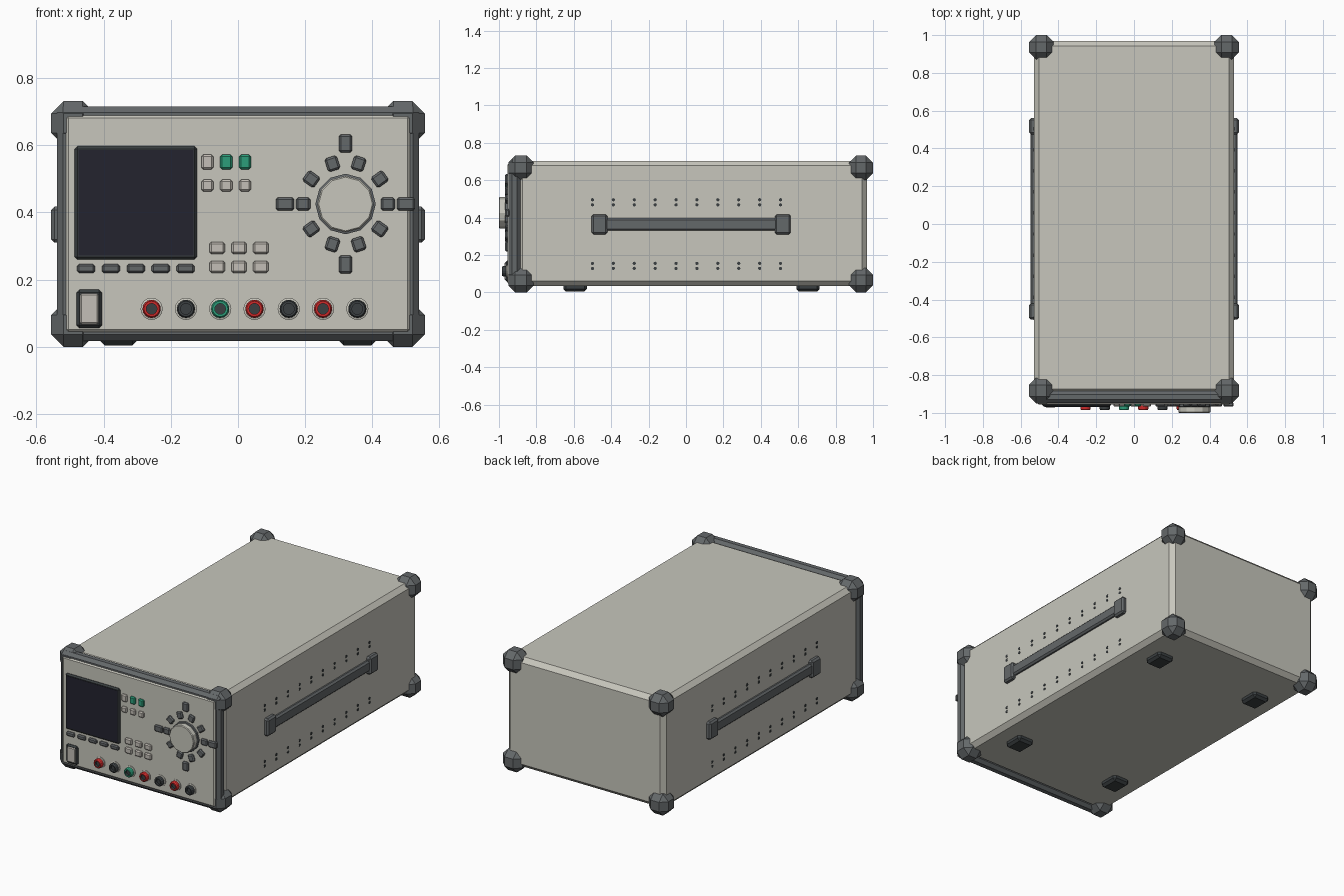
import bpy, bmesh, math
from mathutils import Matrix, Vector

if "Cube" in bpy.data.objects:
    bpy.data.objects.remove(bpy.data.objects["Cube"])


def material(name, r, g, b):
    lin = [((c / 255 + 0.055) / 1.055) ** 2.4 for c in (r, g, b)]
    m = bpy.data.materials.new(name)
    m.diffuse_color = (*lin, 1)
    m.use_nodes = True
    m.node_tree.nodes["Principled BSDF"].inputs["Base Color"].default_value = m.diffuse_color
    return m


SHELL = material("warm_grey_shell", 199, 198, 188)
KEYCAP = material("pale_keycap", 196, 191, 183)
TRIM = material("dark_grey_trim", 100, 104, 106)
BLACK = material("rubber_black", 58, 63, 65)
GLASS = material("navy_glass", 35, 35, 47)
RED = material("red_plastic", 206, 42, 42)
GREEN = material("green_plastic", 44, 158, 122)


def finish(name, bm, mats):
    bmesh.ops.recalc_face_normals(bm, faces=bm.faces[:])
    me = bpy.data.meshes.new(name)
    bm.to_mesh(me)
    bm.free()
    for m in mats:
        me.materials.append(m)
    ob = bpy.data.objects.new(name, me)
    bpy.context.collection.objects.link(ob)
    return ob


def box(name, xs, ys, zs, mat, bevel=0.0, turn=0.0):
    """Chamfered block given by its extents, optionally turned about y."""
    bm = bmesh.new()
    bmesh.ops.create_cube(bm, size=1)
    lo, hi = Vector((xs[0], ys[0], zs[0])), Vector((xs[1], ys[1], zs[1]))
    bmesh.ops.scale(bm, vec=hi - lo, verts=bm.verts)
    if bevel:
        bmesh.ops.bevel(bm, geom=bm.edges[:], offset=bevel, segments=1,
                        affect='EDGES', clamp_overlap=True)
    bmesh.ops.rotate(bm, matrix=Matrix.Rotation(turn, 3, 'Y'), verts=bm.verts)
    bmesh.ops.translate(bm, vec=(lo + hi) / 2, verts=bm.verts)
    return finish(name, bm, [mat])


def lathe(name, centre, axis, profile, mats, bands, sides):
    """Revolve (radius, height) points; bands gives a material per band, then the cap."""
    bm = bmesh.new()
    rings = []
    for r, h in profile:
        rings.append([bm.verts.new((r * math.sin(2 * math.pi * i / sides),
                                    r * math.cos(2 * math.pi * i / sides), h))
                      for i in range(sides)])
    for k in range(len(rings) - 1):
        a, b = rings[k], rings[k + 1]
        for i in range(sides):
            j = (i + 1) % sides
            bm.faces.new((a[i], a[j], b[j], b[i])).material_index = bands[k]
    bm.faces.new(rings[-1]).material_index = bands[-1]
    bm.faces.new(rings[0][::-1]).material_index = bands[0]
    rot = Vector((0, 0, 1)).rotation_difference(Vector(axis)).to_matrix()
    bmesh.ops.rotate(bm, matrix=rot, verts=bm.verts)
    bmesh.ops.translate(bm, vec=centre, verts=bm.verts)
    return finish(name, bm, mats)


FACE = -0.955   # front plane of the control panel


def key(name, x, z, w, h, mat, turn=0.0, front=-0.967, bevel=0.006):
    return box(name, (x - w / 2, x + w / 2), (front, FACE + 0.012),
               (z - h / 2, z + h / 2), mat, bevel, turn)


# Case, front frame and control panel
box("case", (-0.53, 0.53), (-0.90, 0.968), (0.035, 0.703), SHELL, 0.026)
box("front_frame", (-0.538, 0.538), (-0.948, -0.885), (0.018, 0.715), TRIM, 0.018)
box("control_panel", (-0.516, 0.516), (FACE, -0.92), (0.04, 0.692), SHELL, 0.011)

# Corner bumpers
for sx in (-1, 1):
    for ys in ((-0.95, -0.815), (0.872, 1.0)):
        for zs in ((0.0, 0.131), (0.6, 0.731)):
            xs = sorted((sx * 0.425, sx * 0.556))
            box("corner_bumper", xs, ys, zs, TRIM, 0.037)

# Feet
for sx in (-1, 1):
    for ys in ((-0.655, -0.53), (0.59, 0.715)):
        box("foot", sorted((sx * 0.30, sx * 0.411)), ys, (0.004, 0.06), BLACK, 0.014)

# Side handles and vent holes
for sx in (-1, 1):
    box("handle_bar", sorted((sx * 0.52, sx * 0.549)), (-0.46, 0.52),
        (0.33, 0.397), TRIM, 0.010)
    for ys in ((-0.505, -0.42), (0.475, 0.56)):
        box("handle_mount", sorted((sx * 0.52, sx * 0.556)), ys, (0.31, 0.417), TRIM, 0.010)
    for i in range(10):
        for z in (0.495, 0.468, 0.155, 0.128):
            lathe("vent_hole", (sx * 0.53, -0.5 + i * 0.1117, z), (sx, 0, 0),
                  [(0.009, -0.003), (0.009, 0.002)], [BLACK], [0, 0], 8)

# Screen with bezel and the soft keys below it
box("screen_bezel", (-0.486, -0.122), (-0.966, -0.94), (0.26, 0.597), BLACK, 0.008)
box("screen", (-0.474, -0.133), (-0.968, -0.96), (0.272, 0.586), GLASS)
for i in range(5):
    key("soft_key", -0.452 + i * 0.074, 0.233, 0.054, 0.026, TRIM)

# Power switch
box("switch_bezel", (-0.481, -0.404), (-0.966, -0.94), (0.056, 0.17), BLACK, 0.009)
box("switch_rocker", (-0.471, -0.414), (-0.971, -0.95), (0.066, 0.160), KEYCAP, 0.006)

# Key groups beside the screen
for i in range(3):
    x = -0.091 + i * 0.056
    key("output_key", x, 0.55, 0.036, 0.044, GREEN if i else KEYCAP)
    key("mode_key", x, 0.48, 0.036, 0.035, KEYCAP)
    for z in (0.294, 0.238):
        key("menu_key", -0.062 + i * 0.065, z, 0.046, 0.036, KEYCAP)

# Rotary dial with its collar, the ring of keys and the four arrow keys
DX, DZ = 0.32, 0.425
lathe("dial", (DX, FACE, DZ), (0, -1, 0),
      [(0.090, -0.005), (0.090, 0.011), (0.084, 0.013), (0.084, 0.041), (0.080, 0.045)],
      [TRIM, SHELL], [0, 0, 1, 1, 1], 12)
for i in range(10):
    a = i * math.tau / 10
    key("ring_key", DX + 0.126 * math.cos(a), DZ + 0.126 * math.sin(a),
        0.042, 0.038, TRIM, -a)
for i in range(4):
    a = i * math.tau / 4
    key("arrow_key", DX + 0.18 * math.cos(a), DZ + 0.18 * math.sin(a),
        0.054, 0.039, TRIM, -a)

# Output terminals: pale flange, coloured post, dark socket
for i, colour in enumerate((RED, BLACK, GREEN, RED, BLACK, RED, BLACK)):
    lathe("terminal", (-0.257 + i * 0.102, FACE, 0.113), (0, -1, 0),
          [(0.033, -0.005), (0.033, 0.005), (0.027, 0.007), (0.027, 0.024),
           (0.023, 0.030), (0.016, 0.030), (0.016, 0.016)],
          [SHELL, colour, BLACK], [0, 0, 1, 1, 1, 2, 2], 16)
